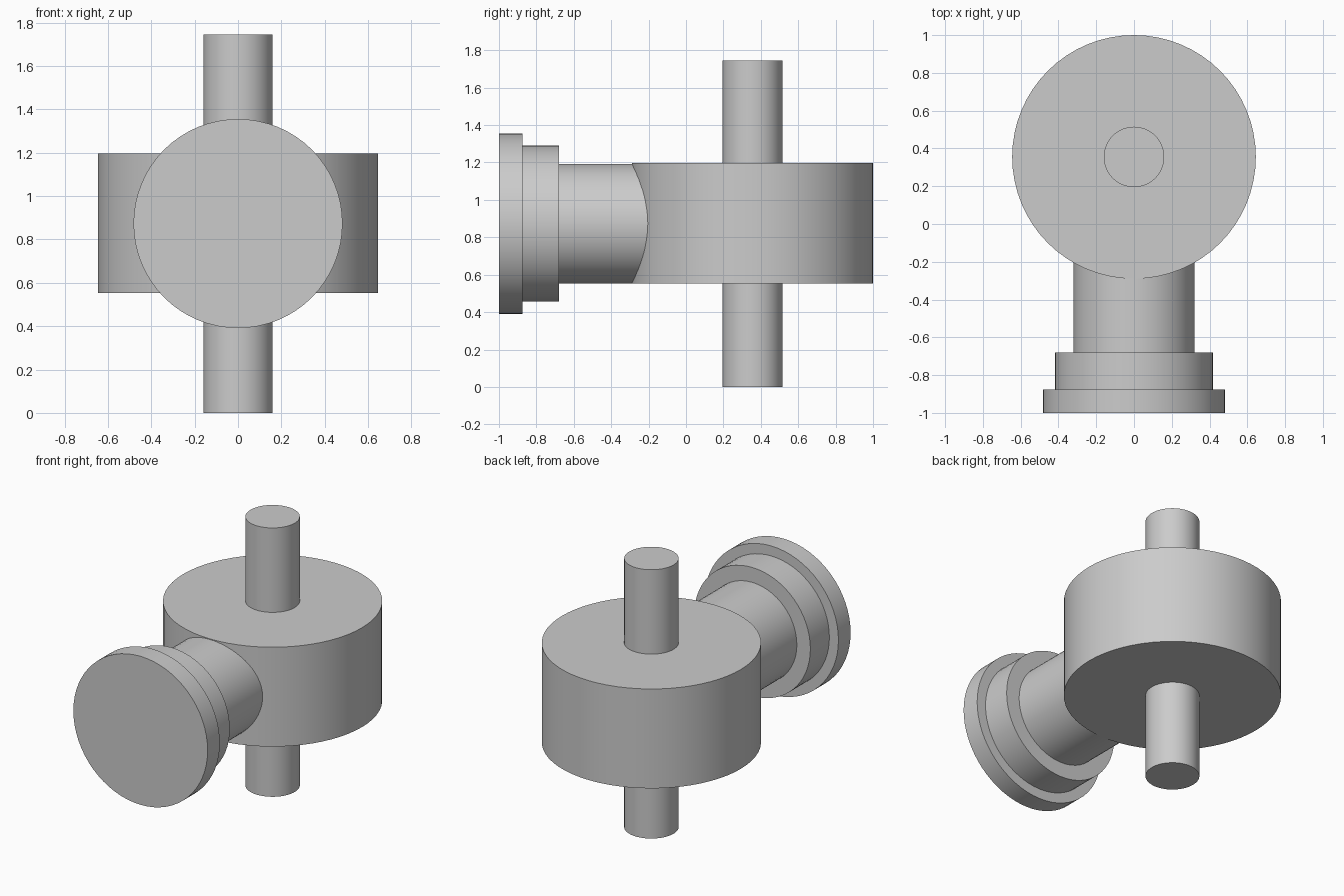
import bpy
from math import pi

cube = bpy.data.objects.get("Cube")
if cube:
    bpy.data.objects.remove(cube, do_unlink=True)

# Single plain grey
GREY = (0.6, 0.6, 0.6, 1.0)
grey = bpy.data.materials.new("plain_grey")
grey.use_nodes = True
grey.diffuse_color = GREY
grey.node_tree.nodes["Principled BSDF"].inputs["Base Color"].default_value = GREY

AXIS_Y = 0.355   # vertical axis of drum and shaft
AXIS_Z = 0.873   # horizontal axis of neck and flanges


def cylinder(name, radius, start, end, upright):
    """Cylinder from start to end along z (upright) or along y."""
    mid = (start + end) / 2
    bpy.ops.mesh.primitive_cylinder_add(
        vertices=64, radius=radius, depth=end - start,
        location=(0, AXIS_Y, mid) if upright else (0, mid, AXIS_Z),
        rotation=(0, 0, 0) if upright else (pi / 2, 0, 0))
    obj = bpy.context.object
    obj.name = name
    obj.data.materials.append(grey)
    bpy.ops.object.shade_smooth_by_angle()
    return obj


# Upright drum with a shaft out of each end
cylinder("drum", 0.645, 0.552, 1.197, True)
cylinder("upper_shaft", 0.16, 1.197, 1.745, True)
cylinder("lower_shaft", 0.16, 0, 0.552, True)

# Neck running from the drum to the stepped front flange
cylinder("neck", 0.32, -0.68, 0.0, False)
cylinder("inner_flange", 0.417, -0.875, -0.68, False)
cylinder("outer_flange", 0.482, -1.0, -0.875, False)
